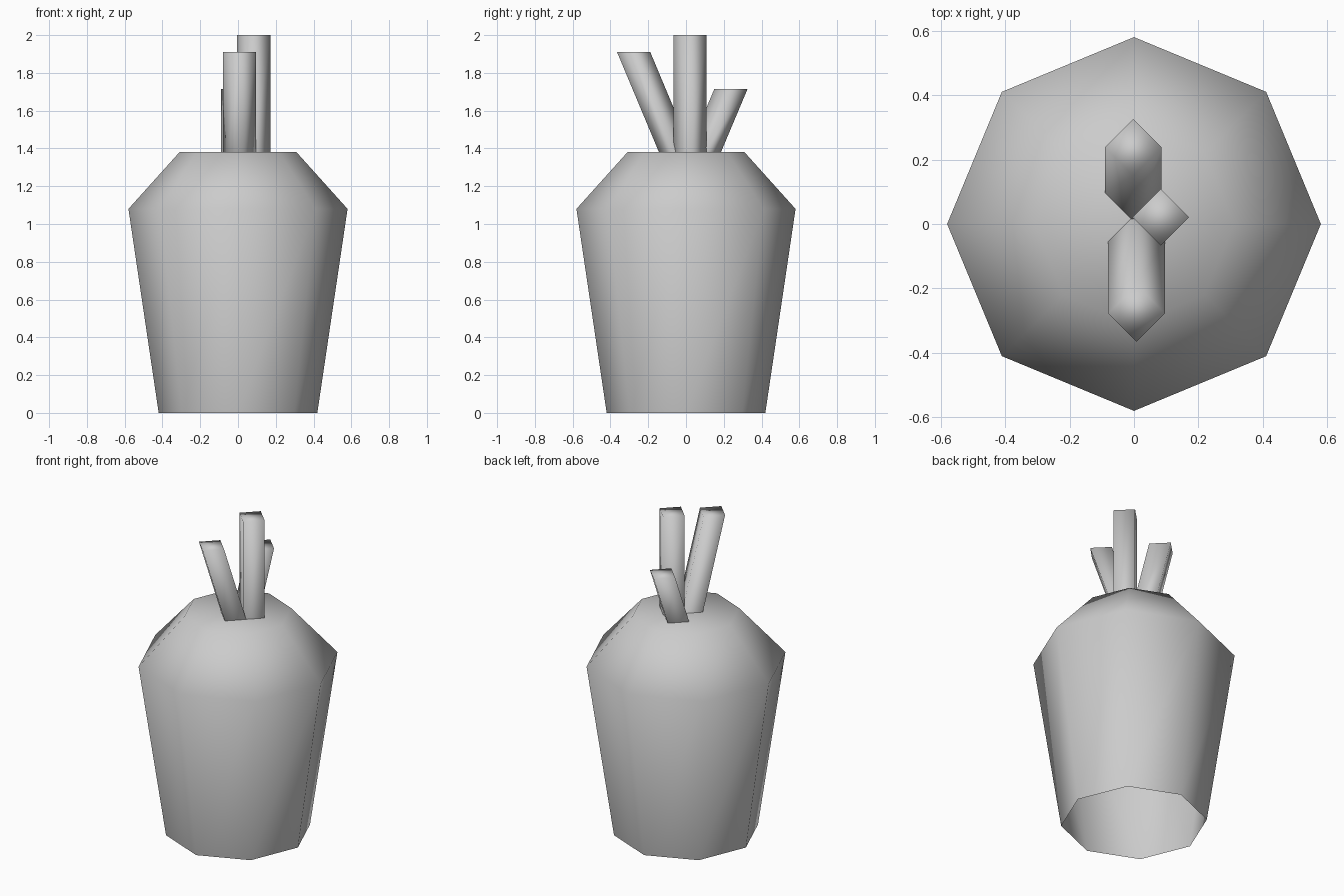
import bpy
import bmesh
from math import cos, sin, tau

cube = bpy.data.objects.get("Cube")
if cube:
    bpy.data.objects.remove(cube, do_unlink=True)

# One plain grey for every part
grey = bpy.data.materials.new("plain grey")
grey.use_nodes = True
grey.diffuse_color = (0.6, 0.6, 0.6, 1)
grey.node_tree.nodes["Principled BSDF"].inputs["Base Color"].default_value = grey.diffuse_color


def loft(name, sides, rings):
    """Join horizontal rings (x, y, z, radius) into a smooth shell, capped on top only."""
    bm = bmesh.new()
    loops = []
    for x, y, z, radius in rings:
        loops.append([bm.verts.new((x + radius * cos(tau * i / sides),
                                    y + radius * sin(tau * i / sides), z))
                      for i in range(sides)])
    for low, high in zip(loops, loops[1:]):
        for i in range(sides):
            j = (i + 1) % sides
            bm.faces.new((low[i], low[j], high[j], high[i]))
    bm.faces.new(loops[-1])
    for face in bm.faces:
        face.smooth = True
    mesh = bpy.data.meshes.new(name)
    bm.to_mesh(mesh)
    bm.free()
    mesh.materials.append(grey)
    obj = bpy.data.objects.new(name, mesh)
    bpy.context.collection.objects.link(obj)
    return obj


# Eight-sided root, open underneath
loft("root_body", 8, [(0, 0, 0, 0.42), (0, 0, 1.08, 0.58), (0, 0, 1.38, 0.31)])

# Square stalks, two of them leaning away from the crown
CROWN, STALK = 1.38, 0.088
stalks = {
    "upright_stalk": ((0.083, 0.021), (0.083, 0.021), 2.0),
    "front_stalk": ((0.008, -0.055), (0.008, -0.277), 1.91),
    "back_stalk": ((-0.002, 0.097), (-0.002, 0.238), 1.715),
}
for name, (base, tip, top) in stalks.items():
    loft(name, 4, [(*base, CROWN, STALK), (*tip, top, STALK)])
